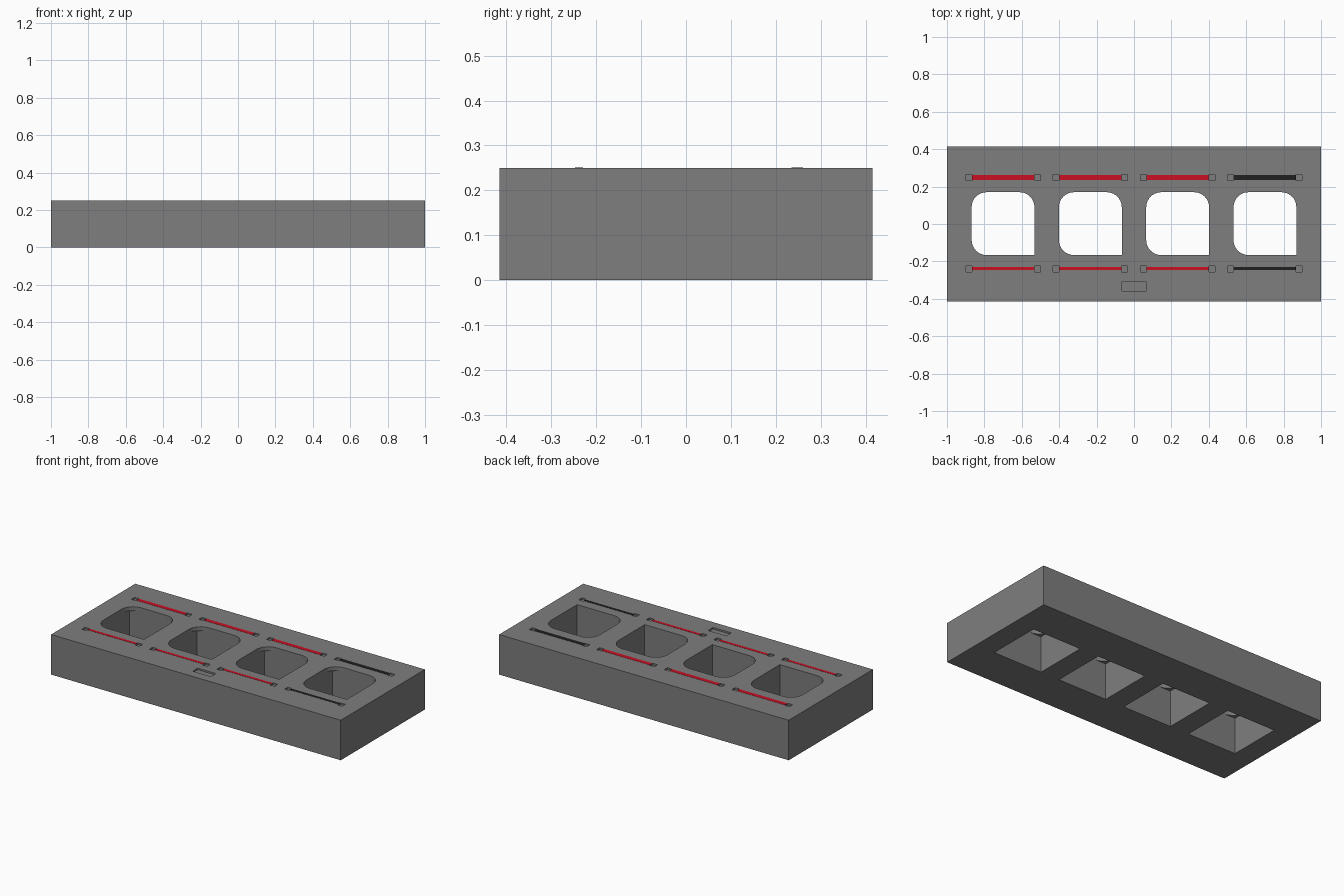
import bpy, bmesh, math
from mathutils import Matrix, Vector

if "Cube" in bpy.data.objects:
    bpy.data.objects.remove(bpy.data.objects["Cube"])

TOP, HALF = 0.25, 0.168
CENTRES = [(i - 1.5) * 0.4667 for i in range(4)]


def material(name, rgb):
    m = bpy.data.materials.new(name)
    m.diffuse_color = (*rgb, 1)
    m.use_nodes = True
    m.node_tree.nodes["Principled BSDF"].inputs["Base Color"].default_value = m.diffuse_color
    return m


grey = material("grey", (0.21, 0.21, 0.21))
red = material("red", (0.60, 0.005, 0.017))
black = material("black", (0.014, 0.014, 0.015))


def add_box(bm, x0, x1, y0, y1, z0, z1):
    size = Vector((x1 - x0, y1 - y0, z1 - z0))
    mid = Vector((x0 + x1, y0 + y1, z0 + z1)) / 2
    bmesh.ops.create_cube(bm, size=1, matrix=Matrix.Translation(mid) @ Matrix.Diagonal((*size, 1)))


def finish(bm, name, mat):
    bmesh.ops.recalc_face_normals(bm, faces=bm.faces)
    me = bpy.data.meshes.new(name)
    bm.to_mesh(me)
    bm.free()
    me.materials.append(mat)
    ob = bpy.data.objects.new(name, me)
    bpy.context.collection.objects.link(ob)
    return ob


# Main block
bm = bmesh.new()
add_box(bm, -1, 1, -0.415, 0.415, 0, TOP)
body = finish(bm, "block", grey)

# Cutter: square wells, shallow pads at the strip ends, small label recess
bm = bmesh.new()
for cx in CENTRES:
    add_box(bm, cx - HALF, cx + HALF, -HALF + 0.002, HALF + 0.002, -0.1, 0.4)
    for cy in (0.248, -0.241):
        for s in (-1, 1):
            px = cx + s * 0.183
            add_box(bm, px - 0.016, px + 0.016, cy - 0.016, cy + 0.016, TOP - 0.01, 0.3)
add_box(bm, -0.063, 0.063, -0.357, -0.308, TOP - 0.01, 0.3)
cutter = finish(bm, "well_cutter", grey)
cutter.hide_render = True
cutter.hide_viewport = True
mod = body.modifiers.new("wells", "BOOLEAN")
mod.operation, mod.solver, mod.object = "DIFFERENCE", "EXACT", cutter

# Thin corner fillets at the top of each well (three corners, one left square)
R, THICK = 0.08, 0.025
for n, cx in enumerate(CENTRES):
    bm = bmesh.new()
    for sx, sy in ((-1, 1), (1, 1), (-1, -1)):
        corner = Vector((cx + sx * HALF, 0.002 + sy * HALF, TOP))
        pts = [corner]
        for k in range(9):
            a = k / 8 * math.pi / 2
            pts.append(corner + Vector((-sx * R * (1 - math.cos(a)), -sy * R * (1 - math.sin(a)), 0)))
        face = bm.faces.new([bm.verts.new(p) for p in pts])
        ext = bmesh.ops.extrude_face_region(bm, geom=[face], use_keep_orig=True)
        verts = [v for v in ext["geom"] if isinstance(v, bmesh.types.BMVert)]
        bmesh.ops.translate(bm, verts=verts, vec=(0, 0, -THICK))
    finish(bm, f"well_corners_{n + 1}", grey)

# Coloured strips behind and in front of each well; last pair is black
for n, cx in enumerate(CENTRES):
    for side, cy, w in (("back", 0.248, 0.013), ("front", -0.238, 0.009)):
        bm = bmesh.new()
        add_box(bm, cx - 0.166, cx + 0.166, cy - w, cy + w, TOP - 0.004, TOP + 0.001)
        finish(bm, f"{side}_strip_{n + 1}", black if n == 3 else red)
